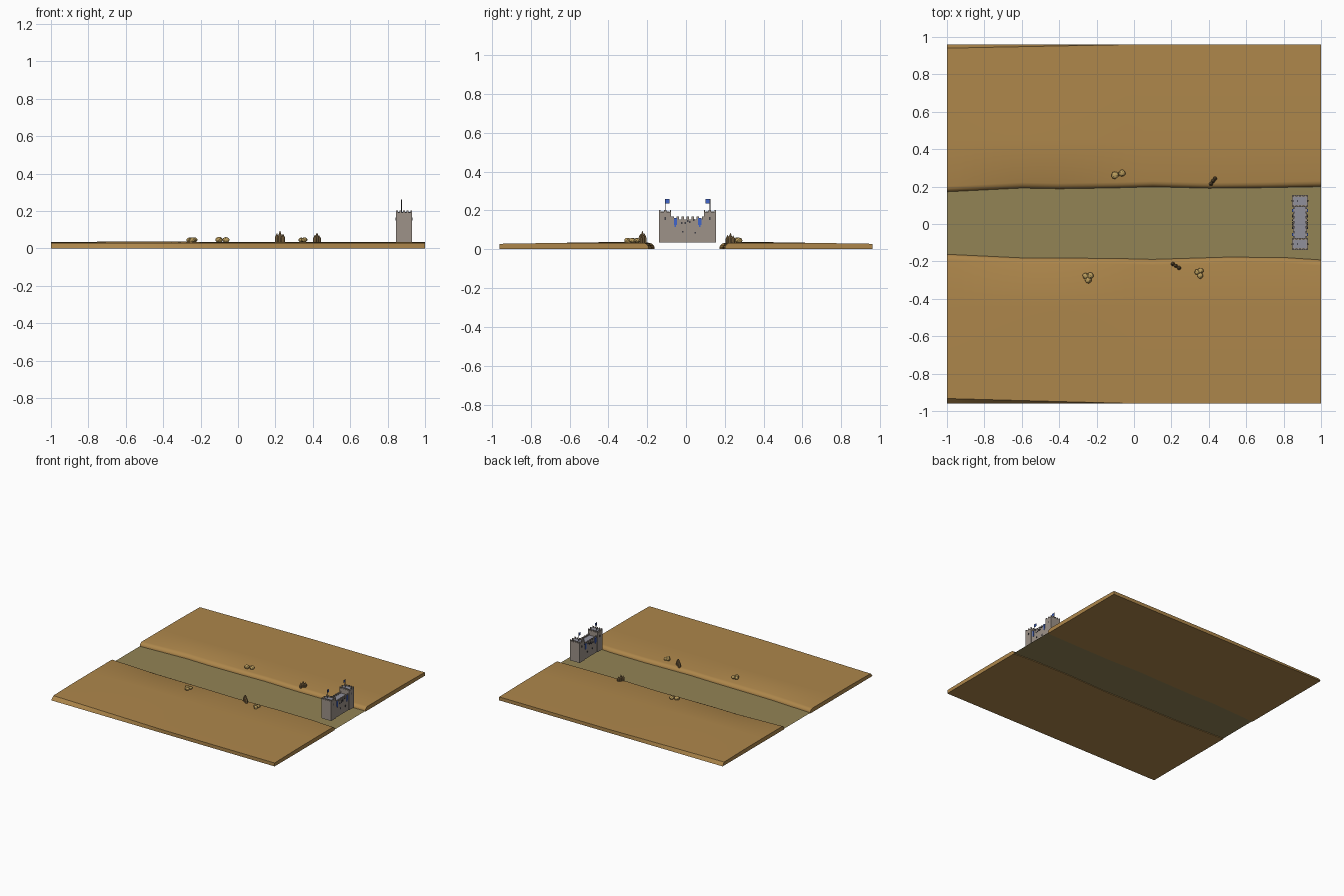
import bpy, bmesh, random
from math import sin, pi, radians
from mathutils import Matrix, Vector

if "Cube" in bpy.data.objects:
    bpy.data.objects.remove(bpy.data.objects["Cube"])

random.seed(4)


def material(name, rgb):
    m = bpy.data.materials.new(name)
    m.diffuse_color = (*rgb, 1)
    m.use_nodes = True
    m.node_tree.nodes["Principled BSDF"].inputs["Base Color"].default_value = m.diffuse_color
    return m


SAND = material("sand", (0.42, 0.24, 0.07))
RIVER = material("river", (0.29, 0.23, 0.09))
STONE = material("stone", (0.34, 0.29, 0.25))
FLOOR = material("floor", (0.28, 0.28, 0.33))
DARK = material("dark", (0.05, 0.05, 0.06))
BLUE = material("blue", (0.05, 0.13, 0.6))
ROCK = material("rock", (0.5, 0.34, 0.11))
WOOD = material("wood", (0.27, 0.17, 0.07))


def finish(name, bm, mat, smooth=False):
    bmesh.ops.recalc_face_normals(bm, faces=bm.faces)
    me = bpy.data.meshes.new(name)
    bm.to_mesh(me)
    bm.free()
    me.materials.append(mat)
    ob = bpy.data.objects.new(name, me)
    bpy.context.collection.objects.link(ob)
    if smooth:
        bpy.context.view_layer.objects.active = ob
        ob.select_set(True)
        bpy.ops.object.shade_smooth_by_angle(angle=radians(40))
        ob.select_set(False)
    return ob


def add_box(bm, x0, x1, y0, y1, z0, z1):
    m = Matrix.Translation(((x0 + x1) / 2, (y0 + y1) / 2, (z0 + z1) / 2))
    bmesh.ops.create_cube(bm, size=1, matrix=m @ Matrix.Diagonal((x1 - x0, y1 - y0, z1 - z0, 1)))


def boxes(name, mat, items):
    bm = bmesh.new()
    for b in items:
        add_box(bm, *b)
    return finish(name, bm, mat)


def interp(table, x):
    for (x0, a), (x1, b) in zip(table, table[1:]):
        if x <= x1:
            return a + (b - a) * (x - x0) / (x1 - x0)
    return table[-1][1]


# river banks: a cross-section swept along x, closed at both ends
def bank(name, side, shore, inset):
    bm = bmesh.new()
    rings = []
    for i in range(41):
        x = -1 + i * 0.05
        e = interp(shore, x)
        top = 0.033 + 0.003 * max(0, sin(pi * (x + 1))) * (x < 0)
        outer = 0.96 - inset * max(0, -x)
        profile = [(e, 0), (e, 0.012), (e + 0.006, 0.022), (e + 0.016, 0.030),
                   (e + 0.03, top), (0.45, top), (0.7, 0.032), (outer, 0.028), (0.96, 0)]
        rings.append([bm.verts.new((x, side * y, z)) for y, z in profile])
    n = len(rings[0])
    for a, b in zip(rings, rings[1:]):
        for j in range(n):
            k = (j + 1) % n
            bm.faces.new((a[j], a[k], b[k], b[j]))
    bm.faces.new(rings[0])
    bm.faces.new(rings[-1])
    return finish(name, bm, SAND, True)


bank("north_bank", 1, [(-1, .172), (-.6, .192), (-.4, .188), (-.1, .193), (.1, .199),
                       (.4, .191), (.7, .194), (1, .2)], 0.02)
bank("south_bank", -1, [(-1, .162), (-.6, .181), (-.1, .184), (.1, .189), (.5, .177),
                        (.8, .179), (1, .192)], 0.027)

# river bed sheet
bm = bmesh.new()
bmesh.ops.create_grid(bm, x_segments=1, y_segments=1, size=1,
                      matrix=Matrix.Translation((0, 0, 0.005)) @ Matrix.Diagonal((1, 0.2, 1, 1)))
finish("river", bm, RIVER)

# fortress: centre wall between two towers
CX, CY, BASE = 0.888, 0.008, 0.035
X0, X1 = 0.845, 0.931
boxes("centre_wall", STONE, [(X0 + .005, X1 - .005, CY - .085, CY + .085, BASE, 0.152)])
boxes("wall_walk", FLOOR, [(X0 + .013, X1 - .013, CY - .084, CY + .084, 0.15, 0.154)])

towers, floors, merlons, poles, flags, banners, slits = [], [], [], [], [], [], []
for s in (-1, 1):
    ty = CY + s * 0.115
    towers.append((X0, X1, ty - .031, ty + .031, BASE, 0.192))
    floors.append((X0 + .009, X1 - .009, ty - .022, ty + .022, 0.19, 0.194))
    # tower merlons around the rim
    for i in range(5):
        x = X0 + i * (X1 - X0 - .01) / 4
        for y in (ty - .031, ty + .024):
            merlons.append((x, x + .01, y, y + .007, 0.19, 0.203))
    for x in (X0, X1 - .007):
        merlons.append((x, x + .007, ty - .006, ty + .006, 0.19, 0.203))
    # flagpole and flag pointing inwards
    py = CY + s * 0.115
    poles.append((0.872, 0.876, py - .002, py + .002, 0.19, 0.26))
    fy = sorted((py, py - s * 0.023))
    flags.append((0.873, 0.875, fy[0], fy[1], 0.236, 0.258))

for side in (-1, 1):
    face = CX + side * 0.038
    lo, hi = sorted((face - side * .002, face + side * .004))
    # centre wall parapet
    px = sorted((face, face - side * .009))
    for i in range(7):
        y = CY - .084 + i * 0.0262
        merlons.append((px[0], px[1], y, y + .013, 0.15, 0.168))
    # hanging banners
    for s in (-1, 1):
        y = CY + s * 0.063
        banners.append((lo, hi, y - .008, y + .008, 0.125, 0.16))
        banners.append((lo, hi, y - .004, y + .004, 0.114, 0.126))
    # arrow slits
    for dy, z in ((-.03, .135), (-.012, .135), (.012, .14), (.032, .15), (-.025, .09), (.04, .085), (0, .145)):
        slits.append((lo, hi, CY + dy - .004, CY + dy + .004, z - .005, z + .005))
    # slits on the towers
    tx = sorted((CX + side * 0.042, CX + side * 0.045))
    for s in (-1, 1):
        slits.append((tx[0], tx[1], CY + s * .115 - .004, CY + s * .115 + .004, 0.15, 0.165))

boxes("towers", STONE, towers)
boxes("tower_floors", FLOOR, floors)
boxes("battlements", STONE, merlons)
boxes("flagpoles", DARK, poles)
boxes("flags", BLUE, flags)
boxes("banners", BLUE, banners)
boxes("arrow_slits", DARK, slits)


# boulder clusters resting on the banks
def boulders(name, spots):
    bm = bmesh.new()
    for x, y, r in spots:
        res = bmesh.ops.create_icosphere(bm, subdivisions=2, radius=r)
        for v in res["verts"]:
            v.co *= random.uniform(0.92, 1.06)
            v.co.z *= 0.8
            v.co += Vector((x, y, 0.045))
    finish(name, bm, ROCK)


boulders("north_boulders", [(-.102, .261, .02), (-.064, .272, .019)])
boulders("west_boulders", [(-.258, -.278, .017), (-.234, -.276, .017), (-.245, -.3, .018)])
boulders("east_boulders", [(.338, -.257, .015), (.356, -.25, .016), (.354, -.277, .016)])


# rows of sharpened stakes
def stakes(name, start, end, height):
    bm = bmesh.new()
    for t, k in ((0, 0.8), (0.5, 1), (1, 0.75)):
        p = Vector(start).lerp(Vector(end), t)
        h = height * k
        for r1, r2, z, d in ((.010, .011, 0, h * .55), (.011, .001, h * .55, h * .45)):
            bmesh.ops.create_cone(bm, cap_ends=True, segments=8, radius1=r1, radius2=r2, depth=d,
                                  matrix=Matrix.Translation((p.x, p.y, 0.03 + z + d / 2)))
    finish(name, bm, WOOD)


stakes("south_stakes", (.208, -.214), (.241, -.235), 0.063)
stakes("north_stakes", (.412, .215), (.433, .243), 0.053)
